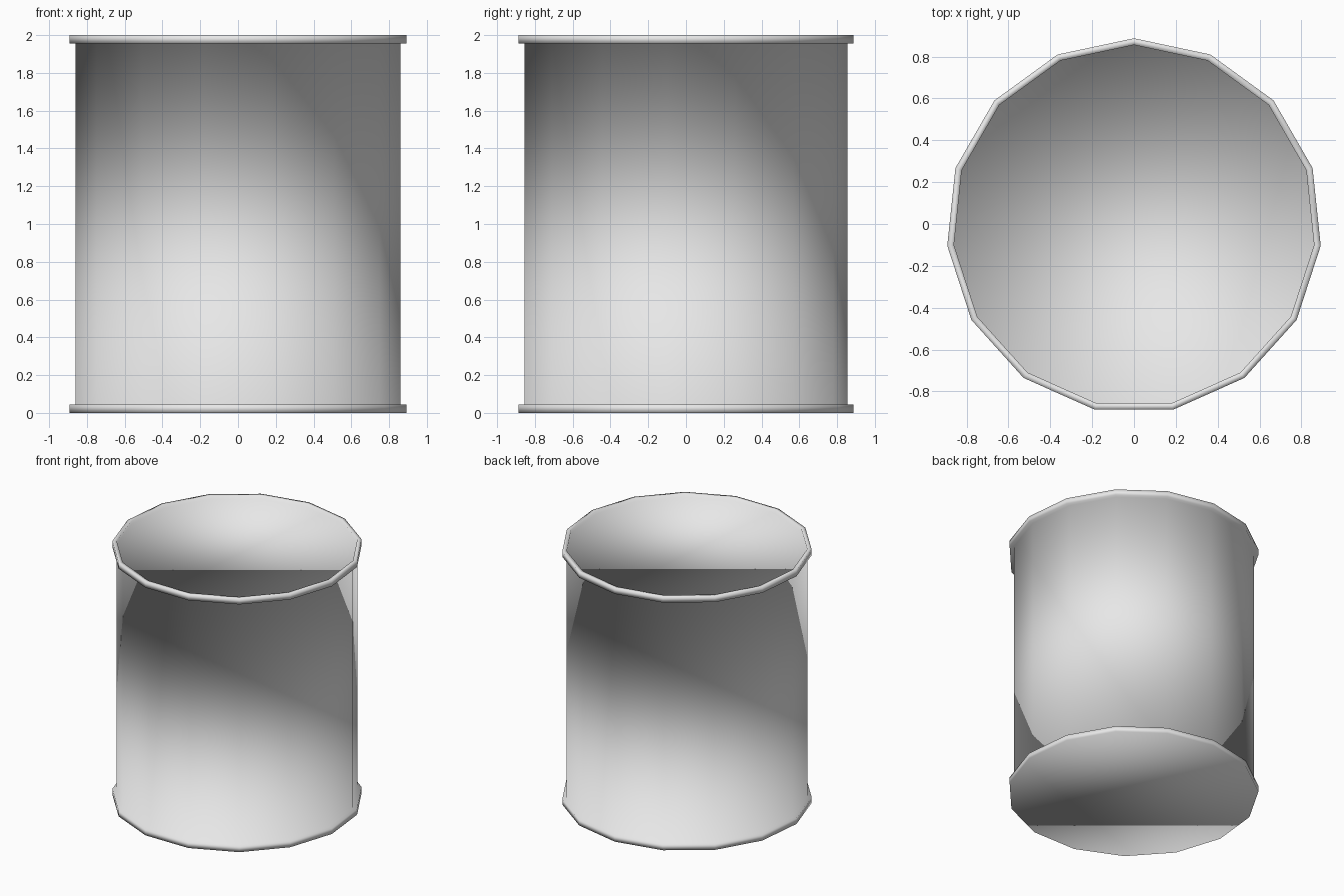
import bpy
import bmesh
from math import cos, sin, pi

cube = bpy.data.objects.get("Cube")
if cube:
    bpy.data.objects.remove(cube, do_unlink=True)

SIDES = 15
RIM, BODY = 0.897, 0.865      # outer radii of the rims and the wall
HEIGHT, LIP = 2.0, 0.045      # total height and rim height
RECESS = 0.025                # depth of the lid below the top rim
AXIS_Y = -RIM * (1 - cos(pi / SIDES)) / 2   # centres the odd-sided outline

# Light grey material
grey = bpy.data.materials.new("light_grey")
grey.use_nodes = True
colour = (0.8, 0.8, 0.8, 1.0)
grey.diffuse_color = colour
grey.node_tree.nodes["Principled BSDF"].inputs["Base Color"].default_value = colour

# Profile from the base up the outside and down to the recessed lid
profile = [
    (RIM, 0), (RIM, LIP), (BODY, LIP),
    (BODY, HEIGHT - LIP), (RIM, HEIGHT - LIP), (RIM, HEIGHT),
    (BODY, HEIGHT), (BODY, HEIGHT - RECESS),
]


def ring(bm, radius, z):
    angles = [pi / 2 + 2 * pi * i / SIDES for i in range(SIDES)]
    return [bm.verts.new((radius * cos(a), radius * sin(a) + AXIS_Y, z)) for a in angles]


# Drum: wall, both rims, flat base and lid in one smooth skin
bm = bmesh.new()
rings = [ring(bm, r, z) for r, z in profile]
for low, high in zip(rings, rings[1:]):
    for i in range(SIDES):
        j = (i + 1) % SIDES
        bm.faces.new((low[i], low[j], high[j], high[i]))
bm.faces.new(rings[0][::-1])
bm.faces.new(rings[-1])
for face in bm.faces:
    face.smooth = True

mesh = bpy.data.meshes.new("drum")
bm.to_mesh(mesh)
bm.free()
mesh.materials.append(grey)
drum = bpy.data.objects.new("drum", mesh)
bpy.context.collection.objects.link(drum)
